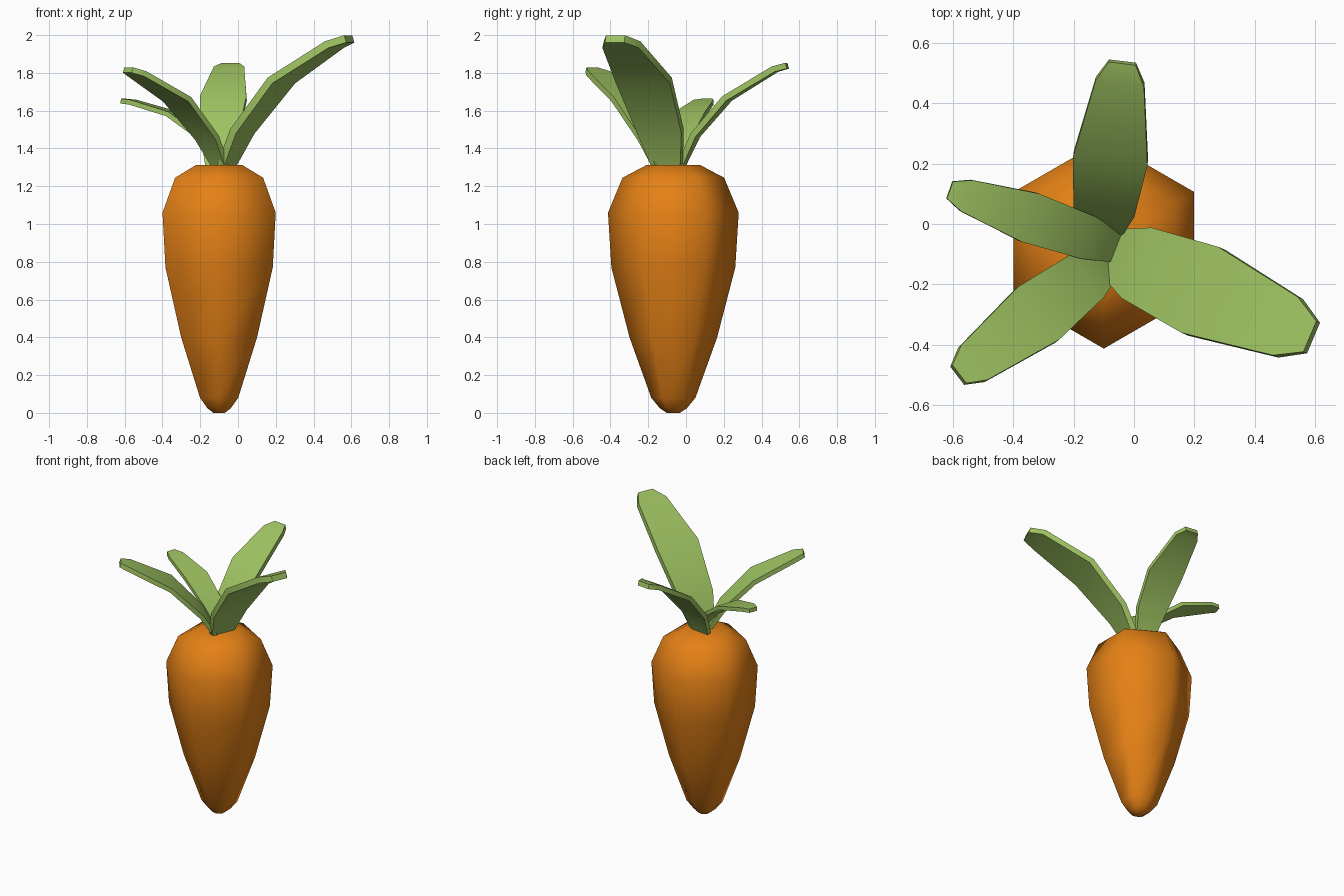
import bpy, bmesh, math
from mathutils import Vector

if "Cube" in bpy.data.objects:
    bpy.data.objects.remove(bpy.data.objects["Cube"])


def material(name, rgb):
    m = bpy.data.materials.new(name)
    m.diffuse_color = (*rgb, 1)
    m.use_nodes = True
    m.node_tree.nodes["Principled BSDF"].inputs["Base Color"].default_value = m.diffuse_color
    return m


ORANGE = material("carrot orange", (0.78, 0.22, 0.008))
GREEN = material("leaf green", (0.34, 0.54, 0.12))


def skin_rings(name, rings, mat, angle):
    """Join equal-sized rings of points into a closed, smooth-shaded tube."""
    bm = bmesh.new()
    loops = [[bm.verts.new(p) for p in ring] for ring in rings]
    n = len(loops[0])
    for a, b in zip(loops, loops[1:]):
        for i in range(n):
            j = (i + 1) % n
            bm.faces.new((a[i], a[j], b[j], b[i]))
    bm.faces.new(loops[0][::-1])
    bm.faces.new(loops[-1])
    bmesh.ops.recalc_face_normals(bm, faces=bm.faces)
    mesh = bpy.data.meshes.new(name)
    bm.to_mesh(mesh)
    bm.free()
    mesh.materials.append(mat)
    obj = bpy.data.objects.new(name, mesh)
    bpy.context.collection.objects.link(obj)
    bpy.ops.object.select_all(action='DESELECT')
    obj.select_set(True)
    bpy.context.view_layer.objects.active = obj
    bpy.ops.object.shade_smooth_by_angle(angle=math.radians(angle))
    return obj


# Root: six-sided lathe, corners pointing to front and back (radius, height)
profile = [(0.035, 0.0), (0.072, 0.025), (0.117, 0.08), (0.232, 0.40), (0.328, 0.77),
           (0.346, 1.06), (0.269, 1.245), (0.142, 1.312)]
root = [[(-0.1 + r * math.cos(math.radians(30 + 60 * k)),
          -0.067 + r * math.sin(math.radians(30 + 60 * k)), z) for k in range(6)]
        for r, z in profile]
skin_rings("carrot_root", root, ORANGE, 75)


def leaf(name, origin, heading, thick, stations):
    """Bent plate; stations are (distance outwards, height, half width)."""
    a = math.radians(heading)
    out = Vector((math.cos(a), math.sin(a), 0))
    side = Vector((-math.sin(a), math.cos(a), 0))
    mids = [Vector((*origin, 0)) + out * d + Vector((0, 0, z)) for d, z, w in stations]
    rings = []
    for i, (d, z, w) in enumerate(stations):
        tangent = (mids[min(i + 1, len(mids) - 1)] - mids[max(i - 1, 0)]).normalized()
        n = tangent.cross(side) * thick / 2
        s = side * w
        rings.append([mids[i] + s + n, mids[i] - s + n, mids[i] - s - n, mids[i] + s - n])
    skin_rings(name, rings, GREEN, 40)


# Leaves, each starting just inside the root's top
leaf("leaf_right", (-0.06, -0.10), -23, 0.04,
     [(-0.015, 1.27, 0.07), (0.005, 1.32, 0.085), (0.09, 1.49, 0.127),
      (0.315, 1.76, 0.155), (0.62, 1.95, 0.105), (0.705, 1.98, 0.055)])
leaf("leaf_back", (-0.108, -0.03), 83, 0.032,
     [(-0.01, 1.27, 0.055), (0.01, 1.32, 0.068), (0.08, 1.47, 0.102),
      (0.25, 1.665, 0.124), (0.505, 1.82, 0.081), (0.57, 1.838, 0.045)])
leaf("leaf_front_left", (-0.10, -0.13), 217.5, 0.03,
     [(-0.02, 1.27, 0.05), (0.0, 1.32, 0.06), (0.08, 1.455, 0.09),
      (0.28, 1.66, 0.111), (0.547, 1.795, 0.072), (0.608, 1.815, 0.038)])
leaf("leaf_left", (-0.06, -0.077), 161, 0.026,
     [(-0.02, 1.28, 0.04), (0.0, 1.32, 0.05), (0.108, 1.445, 0.074),
      (0.305, 1.583, 0.085), (0.525, 1.645, 0.055), (0.583, 1.651, 0.03)])
